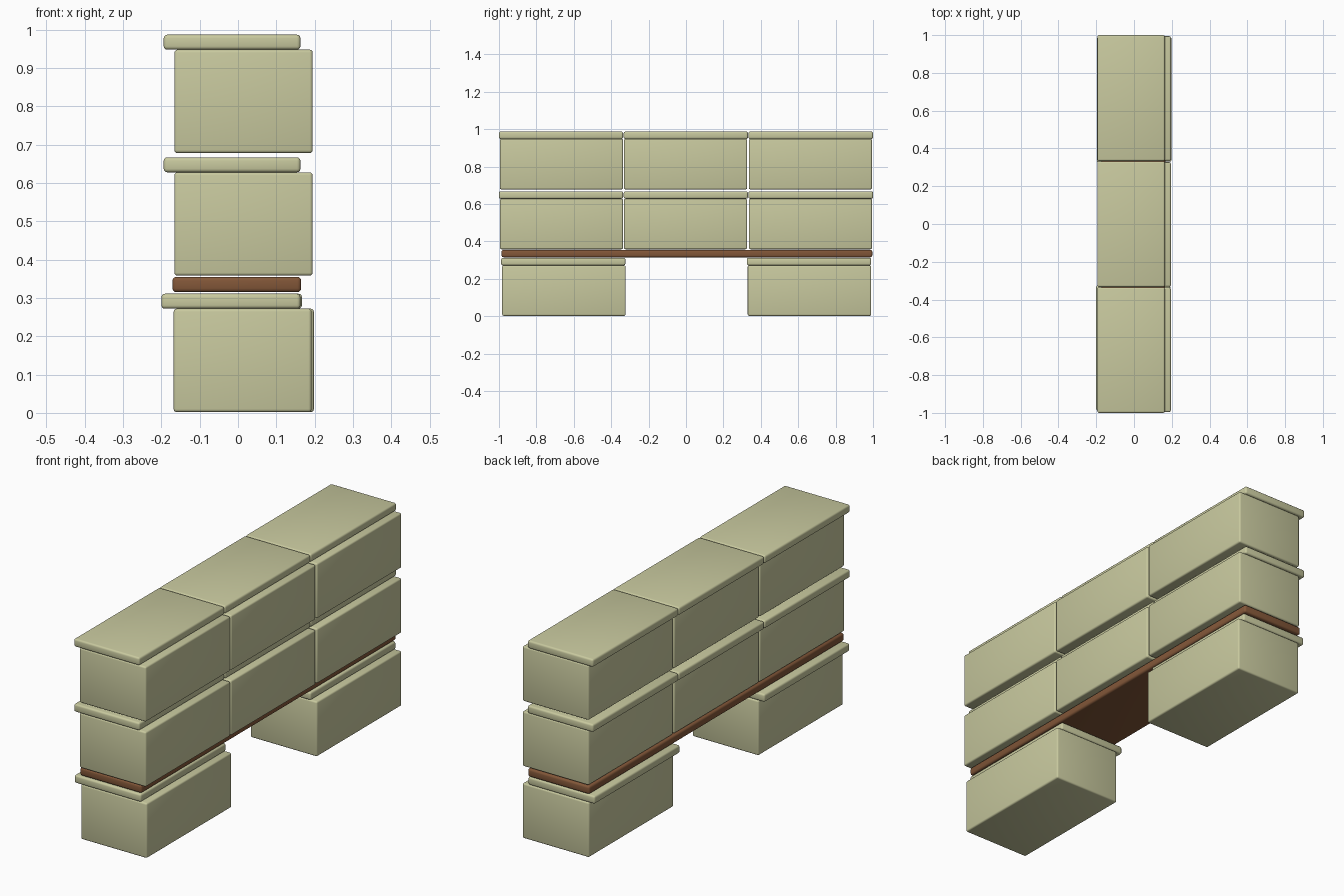
import bpy

if "Cube" in bpy.data.objects:
    bpy.data.objects.remove(bpy.data.objects["Cube"])


def material(name, rgb):
    m = bpy.data.materials.new(name)
    m.diffuse_color = (*rgb, 1)
    m.use_nodes = True
    m.node_tree.nodes["Principled BSDF"].inputs["Base Color"].default_value = m.diffuse_color
    return m


CREAM = material("pale olive cream", (0.58, 0.585, 0.345))
BROWN = material("wood brown", (0.225, 0.095, 0.04))


def slab(name, x, y, z, mat, bevel):
    """Rounded-edge box from its (min, max) range on each axis."""
    ranges = (x, y, z)
    bpy.ops.mesh.primitive_cube_add(size=1, location=[(a + b) / 2 for a, b in ranges])
    ob = bpy.context.object
    ob.name = name
    ob.scale = [b - a for a, b in ranges]
    bpy.ops.object.transform_apply(location=False, rotation=False, scale=True)
    mod = ob.modifiers.new("rounded edges", 'BEVEL')
    mod.width = bevel
    mod.segments = 3
    bpy.ops.object.modifier_apply(modifier=mod.name)
    bpy.ops.object.shade_smooth_by_angle(angle=0.6)
    ob.data.materials.append(mat)
    return ob


def lidded_box(name, box_x, box_y, lid_x, lid_y, z):
    # box body with a lid shifted towards -x
    slab(name + "_body", box_x, box_y, (z, z + 0.27), CREAM, 0.008)
    slab(name + "_lid", lid_x, lid_y, (z + 0.27, z + 0.309), CREAM, 0.009)


# two supporting boxes, very slightly out of line with each other
lidded_box("front_support", (-0.168, 0.192), (-0.983, -0.323),
           (-0.200, 0.163), (-0.988, -0.324), 0.002)
lidded_box("rear_support", (-0.165, 0.198), (0.330, 0.990),
           (-0.196, 0.167), (0.325, 0.990), 0.002)

# plank bridging the supports
slab("plank", (-0.171, 0.165), (-0.986, 0.996), (0.315, 0.355), BROWN, 0.010)

# two rows of three boxes on the plank
columns = (("front", (-0.995, -0.337), (-1.0, -0.336)),
           ("middle", (-0.331, 0.327), (-0.333, 0.331)),
           ("rear", (0.336, 0.994), (0.334, 1.0)))
for row, z in (("lower", 0.358), ("upper", 0.678)):
    for col, box_y, lid_y in columns:
        lidded_box(f"{row}_{col}_box", (-0.166, 0.195), box_y,
                   (-0.194, 0.163), lid_y, z)
